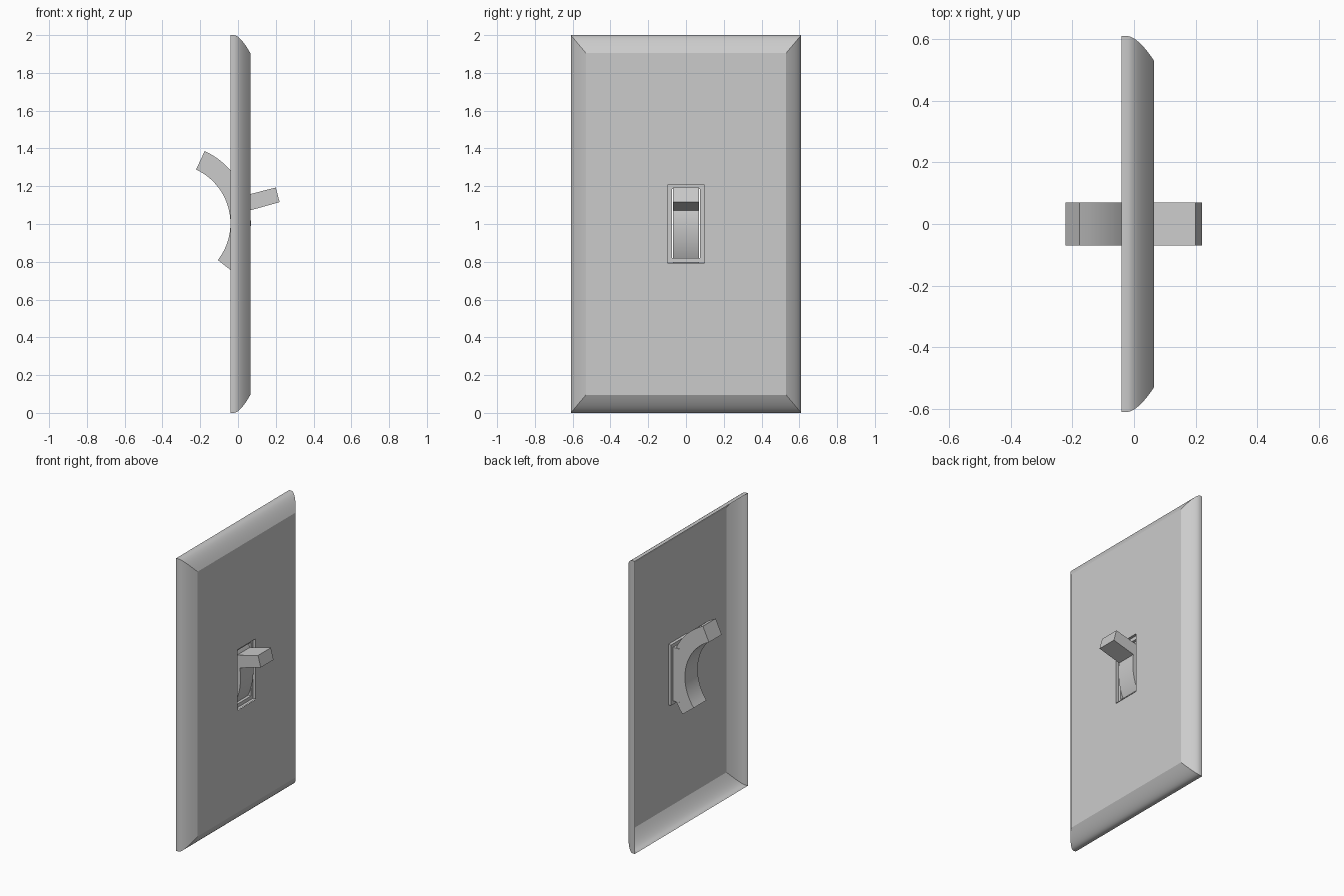
import bpy, bmesh
from math import sin, cos, radians

if "Cube" in bpy.data.objects:
    bpy.data.objects.remove(bpy.data.objects["Cube"])


def finish(name, bm):
    mesh = bpy.data.meshes.new(name)
    bm.to_mesh(mesh)
    bm.free()
    ob = bpy.data.objects.new(name, mesh)
    bpy.context.collection.objects.link(ob)
    bpy.ops.object.select_all(action='DESELECT')
    ob.select_set(True)
    bpy.context.view_layer.objects.active = ob
    bpy.ops.object.shade_smooth_by_angle(angle=radians(25))
    return ob


def nested_rectangles(name, rings, zc=1.0):
    """Bridge a series of rectangles given as (x, half width, half height)."""
    bm = bmesh.new()
    loops = [[bm.verts.new((x, sy * hy, zc + sz * hz))
              for sy, sz in ((-1, -1), (1, -1), (1, 1), (-1, 1))]
             for x, hy, hz in rings]
    for a, b in zip(loops, loops[1:]):
        for i in range(4):
            j = (i + 1) % 4
            bm.faces.new((a[i], a[j], b[j], b[i]))
    return finish(name, bm)


def extrude_profile(name, quads_a, quads_b, half):
    """Solid strip between two matching (x, z) polylines, extruded along y."""
    bm = bmesh.new()
    sections = [[bm.verts.new((p[0], y, p[1]))
                 for p, y in ((a, -half), (a, half), (b, half), (b, -half))]
                for a, b in zip(quads_a, quads_b)]
    for s, t in zip(sections, sections[1:]):
        for i in range(4):
            j = (i + 1) % 4
            bm.faces.new((s[i], s[j], t[j], t[i]))
    bm.faces.new(sections[0])
    bm.faces.new(sections[-1])
    bmesh.ops.recalc_face_normals(bm, faces=bm.faces)
    return finish(name, bm)


# Wall plate: hollow shell with a rounded border and a stepped opening
FRONT = 0.065
rings = [(-0.04, 0.61, 1.0)]
for k in range(9):
    u = k / 8
    f = u ** 1.6
    rings.append((-0.02 + 0.085 * u, 0.61 - 0.08 * f, 1.0 - 0.095 * f))
rings.append((FRONT, 0.098, 0.207))
nested_rectangles("wall_plate", rings)

# Opening collar: shallow ledge, then walls running back behind the plate
nested_rectangles("opening_collar", [
    (FRONT, 0.098, 0.207), (0.045, 0.098, 0.207),
    (0.045, 0.075, 0.183), (0.0, 0.075, 0.183),
], 1.0025)

# Rocker: curved band that pivots behind the opening
CX, CZ, R_IN, R_OUT, HALF = -0.355, 1.003, 0.315, 0.423, 0.069


def polar(r, deg):
    return CX + r * cos(radians(deg)), CZ + r * sin(radians(deg))


angles = [-38 + 103 * k / 24 for k in range(25)]
extrude_profile("rocker_band", [polar(R_IN, a) for a in angles],
                [polar(R_OUT, a) for a in angles], HALF)

# Toggle lever: straight bar pointing out along the pivot radius
d = (cos(radians(15)), sin(radians(15)))
n = (-d[1], d[0])


def bar(side):
    return [(CX + r * d[0] + side * w * n[0], CZ + r * d[1] + side * w * n[1])
            for r, w in ((0.40, 0.042), (0.585, 0.040))]


extrude_profile("toggle_lever", bar(1), bar(-1), HALF)
